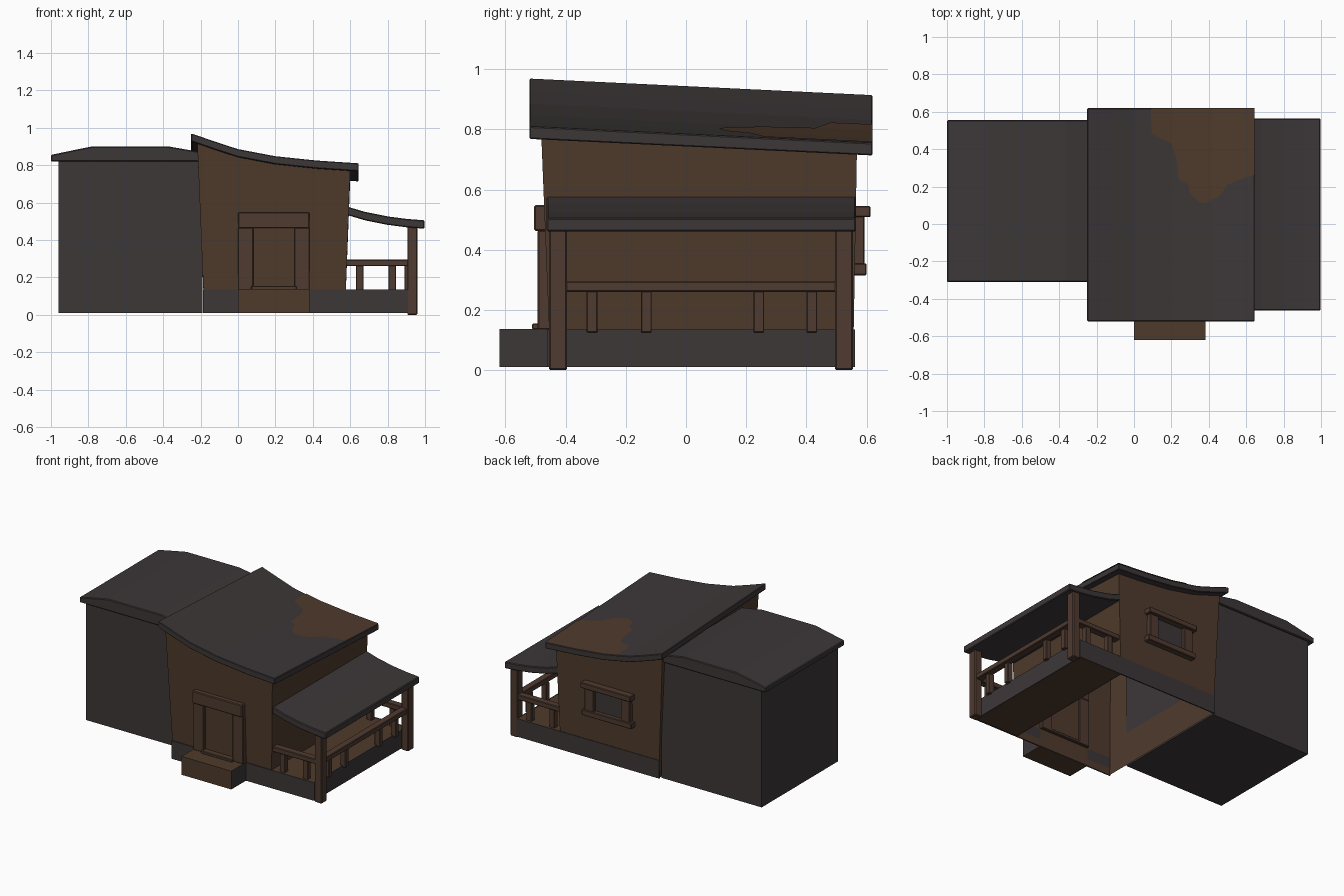
import bpy, bmesh
from mathutils import Vector

if "Cube" in bpy.data.objects:
    bpy.data.objects.remove(bpy.data.objects["Cube"])


def material(name, rgb):
    m = bpy.data.materials.new(name)
    m.diffuse_color = (*rgb, 1)
    m.use_nodes = True
    m.node_tree.nodes["Principled BSDF"].inputs["Base Color"].default_value = m.diffuse_color
    return m


GREY = material("dark grey", (0.046, 0.038, 0.039))
BROWN = material("wall brown", (0.078, 0.043, 0.025))
TRIM = material("trim brown", (0.078, 0.043, 0.029))


def finish(name, bm, *mats, bevel=0.0, normals=True):
    if normals:
        bmesh.ops.recalc_face_normals(bm, faces=bm.faces)
    me = bpy.data.meshes.new(name)
    bm.to_mesh(me)
    bm.free()
    ob = bpy.data.objects.new(name, me)
    bpy.context.collection.objects.link(ob)
    for m in mats:
        me.materials.append(m)
    if bevel:
        b = ob.modifiers.new("soft edges", 'BEVEL')
        b.width, b.segments = bevel, 1
    return ob


def box(name, x, y, z, mat, bevel=0.0):
    bm = bmesh.new()
    bmesh.ops.create_cube(bm, size=1)
    for v in bm.verts:
        v.co = [r[0] if c < 0 else r[1] for c, r in zip(v.co, (x, y, z))]
    return finish(name, bm, mat, bevel=bevel)


def prism(name, profile, y0, y1, mat, fall=0.0, bevel=0.0):
    """Extrude an xz profile along y, dropping by fall at the back."""
    bm = bmesh.new()
    a = [bm.verts.new((x, y0, z)) for x, z in profile]
    b = [bm.verts.new((x, y1, z - fall)) for x, z in profile]
    bm.faces.new(a)
    bm.faces.new(b)
    n = len(a)
    for i in range(n):
        j = (i + 1) % n
        bm.faces.new((a[i], a[j], b[j], b[i]))
    return finish(name, bm, mat, bevel=bevel)


def slab(top, t):
    return top + [(x, z - t) for x, z in reversed(top)]


# Main roof: sagging slab that slopes down to the back
ROOF = [(-0.25, 0.97), (-0.12, 0.925), (0.0, 0.886), (0.2, 0.848), (0.42, 0.825), (0.645, 0.81)]
Y0, Y1, FALL = -0.52, 0.62, 0.055


def roof_z(x, y):
    for (xa, za), (xb, zb) in zip(ROOF, ROOF[1:]):
        if x <= xb + 1e-4:
            break
    return za + (zb - za) * (x - xa) / (xb - xa) - FALL * (y - Y0) / (Y1 - Y0)


prism("main_roof", slab(ROOF, 0.042), Y0, Y1, GREY, FALL, 0.004)

# Bare wood patch draped over the main roof
patch = [(0.09, 0.62), (0.095, 0.48), (0.15, 0.455), (0.2, 0.43), (0.225, 0.36), (0.24, 0.24),
         (0.29, 0.21), (0.3, 0.16), (0.345, 0.12), (0.375, 0.11), (0.455, 0.145), (0.5, 0.21),
         (0.56, 0.235), (0.645, 0.262), (0.645, 0.62)]
bm = bmesh.new()
bm.faces.new([bm.verts.new((x, y, 0)) for x, y in reversed(patch)])
for x, _ in ROOF[1:-1]:
    bmesh.ops.bisect_plane(bm, geom=bm.verts[:] + bm.edges[:] + bm.faces[:],
                           plane_co=(x, 0, 0), plane_no=(1, 0, 0))
for v in bm.verts:
    v.co.z = roof_z(v.co.x, v.co.y) + 0.003
bm.normal_update()
for f in bm.faces:
    if f.normal.z < 0:
        f.normal_flip()
finish("roof_wood_patch", bm, BROWN, normals=False)

# House walls: flared shell, open underneath
bm = bmesh.new()
loops = []
for y_base, lean in ((-0.45, -0.04), (0.555, 0.018)):
    pts = [(-0.18, 0.01), (0.572, 0.01)]
    pts += [(x, roof_z(x, y_base) - 0.035) for x in (0.6, 0.42, 0.2, 0.0, -0.12, -0.218)]
    loops.append([bm.verts.new((x, y_base + lean * (z - 0.01), z)) for x, z in pts])
front, back = loops
bm.faces.new(front)
bm.faces.new(back[::-1])
bm.faces.new((front[1], back[1], back[2], front[2]))
bm.faces.new((back[0], front[0], front[-1], back[-1]))
finish("house_walls", bm, BROWN, normals=False)

# Grey foundation strips around house and porch
box("foundation_front", (-0.187, 0.906), (-0.46, -0.452), (0.01, 0.135), GREY)
box("foundation_back", (-0.187, 0.906), (0.553, 0.561), (0.01, 0.135), GREY)
box("foundation_right", (0.9, 0.908), (-0.46, 0.561), (0.01, 0.135), GREY)

# Left annex with low curved roof
box("annex_walls", (-0.96, -0.19), (-0.297, 0.542), (0.01, 0.83), GREY)
prism("annex_roof", [(-1.0, 0.82), (-1.0, 0.855), (-0.89, 0.878), (-0.78, 0.9), (-0.37, 0.9),
                     (-0.21, 0.872), (-0.21, 0.82)], -0.31, 0.555, GREY, bevel=0.005)

# Porch
box("porch_deck", (0.572, 0.9), (-0.452, 0.553), (0.012, 0.134), BROWN)
prism("porch_roof", slab([(0.585, 0.578), (0.68, 0.55), (0.8, 0.526), (0.9, 0.513), (0.998, 0.505)], 0.045),
      -0.463, 0.565, GREY, bevel=0.005)
for side, y in (("front", -0.425), ("back", 0.525)):
    box(f"porch_post_{side}", (0.905, 0.96), (y - 0.03, y + 0.03), (0, 0.475), TRIM, 0.005)
    box(f"side_rail_{side}", (0.574, 0.915), (y - 0.025, y + 0.025), (0.26, 0.295), TRIM, 0.004)
    for i, x in enumerate((0.65, 0.825)):
        box(f"side_baluster_{side}_{i}", (x - 0.02, x + 0.02), (y - 0.018, y + 0.018), (0.13, 0.265), TRIM, 0.003)
box("long_rail", (0.9, 0.95), (-0.4, 0.5), (0.26, 0.295), TRIM, 0.004)
for i, y in enumerate((-0.312, -0.132, 0.242, 0.418)):
    box(f"long_baluster_{i}", (0.89, 0.93), (y - 0.018, y + 0.018), (0.125, 0.265), TRIM, 0.003)

# Front step with grey ends
step = box("front_step", (0.0, 0.383), (-0.62, -0.45), (0.01, 0.137), BROWN)
step.data.materials.append(GREY)
for p in step.data.polygons:
    p.material_index = int(abs(p.normal.x) > 0.5)

# Front door
box("door_lintel", (0.0, 0.383), (-0.505, -0.43), (0.463, 0.548), TRIM, 0.005)
for i, x in enumerate((0.0, 0.301)):
    box(f"door_jamb_{i}", (x, x + 0.082), (-0.493, -0.43), (0.135, 0.465), TRIM, 0.004)
box("door_panel", (0.08, 0.303), (-0.473, -0.44), (0.137, 0.465), BROWN)
box("door_sill", (0.07, 0.313), (-0.512, -0.43), (0.135, 0.155), TRIM, 0.004)

# Back window
box("window_lintel", (0.0, 0.383), (0.53, 0.613), (0.508, 0.546), TRIM, 0.004)
box("window_sill", (0.0, 0.383), (0.53, 0.6), (0.315, 0.355), TRIM, 0.004)
for i, x in enumerate((0.018, 0.295)):
    box(f"window_jamb_{i}", (x, x + 0.07), (0.53, 0.593), (0.35, 0.512), TRIM, 0.004)
box("window_pane", (0.085, 0.298), (0.555, 0.57), (0.35, 0.512), GREY)
